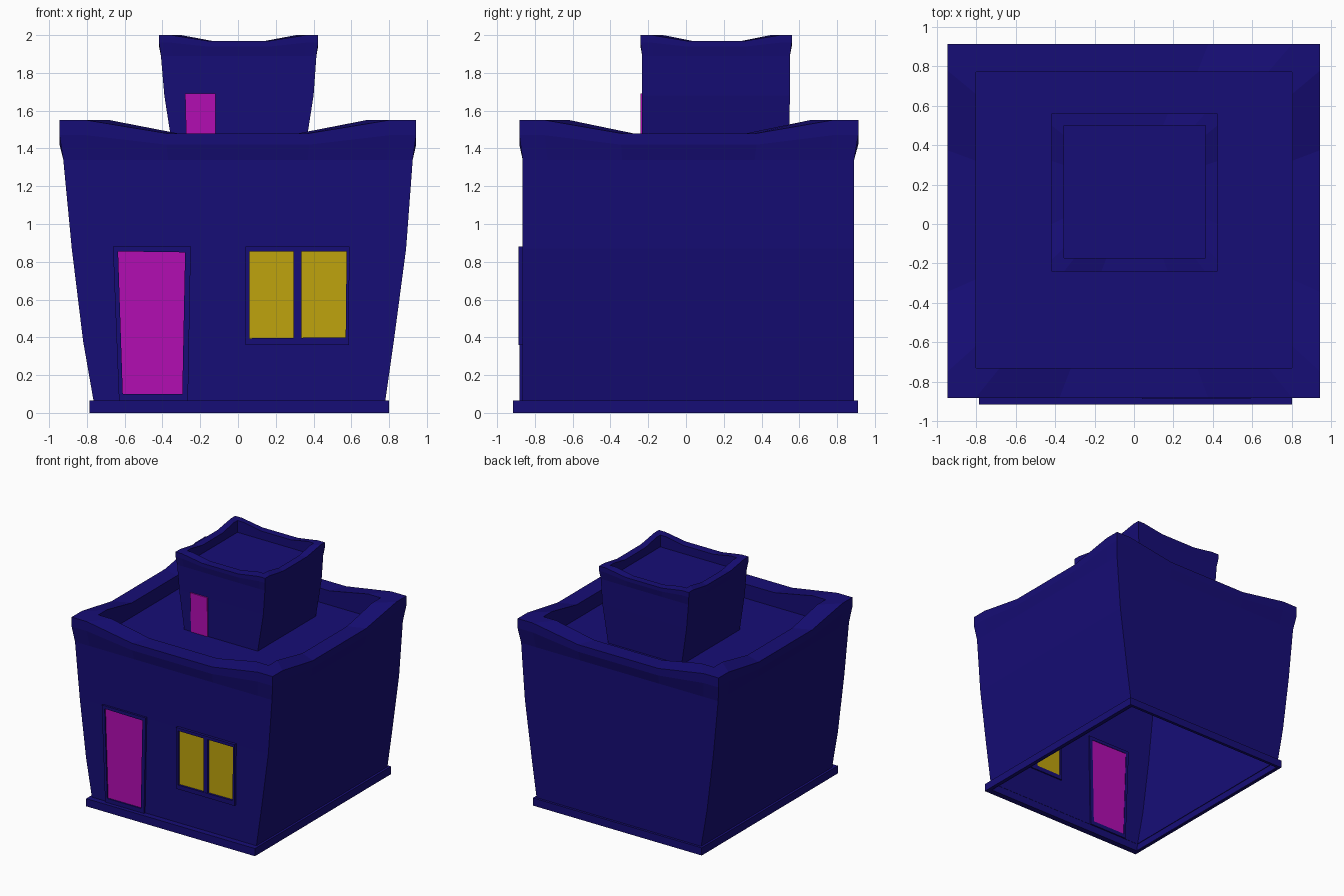
import bpy, bmesh


def material(name, rgb):
    m = bpy.data.materials.new(name)
    m.diffuse_color = (*rgb, 1)
    return m


NAVY = material("navy", (0.008, 0.004, 0.18))
MAGENTA = material("magenta", (0.45, 0.004, 0.45))
YELLOW = material("yellow", (0.52, 0.37, 0.004))


def finish(name, bm, mat):
    bmesh.ops.recalc_face_normals(bm, faces=bm.faces)
    me = bpy.data.meshes.new(name)
    bm.to_mesh(me)
    bm.free()
    me.materials.append(mat)
    ob = bpy.data.objects.new(name, me)
    bpy.context.collection.objects.link(ob)
    return ob


def loft(name, rings, mat, steps=(-1,), cap=False):
    """Rectangular rings (x0, x1, y0, y1, z corner, z middle) joined in order."""
    bm = bmesh.new()
    loops = []
    for x0, x1, y0, y1, zc, zm in rings:
        cx, cy, hx, hy = (x0 + x1) / 2, (y0 + y1) / 2, (x1 - x0) / 2, (y1 - y0) / 2
        loop = []
        for side in range(4):
            for t in steps:
                u, v = [(t, -1), (1, t), (-t, 1), (-1, -t)][side]
                z = zm if abs(t) < 0.6 else zc
                loop.append(bm.verts.new((cx + u * hx, cy + v * hy, z)))
        loops.append(loop)
    n = len(loops[0])
    for a, b in zip(loops, loops[1:]):
        for i in range(n):
            j = (i + 1) % n
            bm.faces.new((a[i], a[j], b[j], b[i]))
    if cap:
        bm.faces.new(loops[-1])
    return finish(name, bm, mat)


def panel(name, pts, y0, y1, mat, hole=None):
    """Upright slab from an (x, z) outline, optionally with a matching hole."""
    bm = bmesh.new()
    loops = [[bm.verts.new((x, y, z)) for x, z in p]
             for p, y in ([(pts, y0), (pts, y1)] + ([(hole, y1), (hole, y0)] if hole else []))]
    n = len(pts)
    pairs = list(zip(loops, loops[1:]))
    if hole:
        pairs.append((loops[-1], loops[0]))
    else:
        for l in loops:
            bm.faces.new(l)
    for a, b in pairs:
        for i in range(n):
            j = (i + 1) % n
            bm.faces.new((a[i], a[j], b[j], b[i]))
    return finish(name, bm, mat)


SAG = (-1, -0.85, -0.4, 0.4, 0.85)

# plinth, open underneath
loft("plinth", [(-0.76, 0.77, -0.865, 0.885, 0, 0), (-0.785, 0.80, -0.915, 0.91, 0, 0),
                (-0.785, 0.80, -0.915, 0.91, 0.065, 0.065),
                (-0.76, 0.77, -0.865, 0.885, 0.065, 0.065)], NAVY)

# flared house body with sagging parapet and sunken roof
loft("house_body", [(-0.755, 0.765, -0.867, 0.89, 0, 0),
                    (-0.765, 0.78, -0.867, 0.89, 0.065, 0.065),
                    (-0.82, 0.825, -0.866, 0.89, 0.38, 0.38),
                    (-0.88, 0.89, -0.865, 0.89, 0.87, 0.87),
                    (-0.925, 0.925, -0.865, 0.89, 1.34, 1.34),
                    (-0.945, 0.943, -0.882, 0.912, 1.47, 1.42),
                    (-0.945, 0.943, -0.882, 0.912, 1.55, 1.48),
                    (-0.80, 0.80, -0.73, 0.77, 1.55, 1.48),
                    (-0.80, 0.80, -0.73, 0.77, 1.36, 1.36)], NAVY, SAG, True)

# small tower on the roof
loft("roof_tower", [(-0.34, 0.35, -0.235, 0.545, 1.36, 1.36),
                    (-0.39, 0.40, -0.232, 0.55, 1.68, 1.68),
                    (-0.408, 0.415, -0.232, 0.55, 1.89, 1.89),
                    (-0.418, 0.424, -0.241, 0.56, 1.96, 1.94),
                    (-0.418, 0.424, -0.241, 0.56, 2.0, 1.97),
                    (-0.355, 0.362, -0.172, 0.50, 2.0, 1.97),
                    (-0.355, 0.362, -0.172, 0.50, 1.90, 1.90)], NAVY, SAG, True)

# front door and frame
door = [(-0.61, 0.10), (-0.295, 0.10), (-0.28, 0.85), (-0.635, 0.855)]
panel("front_door_frame", [(-0.63, 0.065), (-0.265, 0.065), (-0.25, 0.88), (-0.662, 0.88)],
      -0.882, -0.855, NAVY, door)
panel("front_door", door, -0.870, -0.859, MAGENTA)

# window frame, mullion and panes
panel("window_frame", [(0.04, 0.36), (0.587, 0.36), (0.59, 0.88), (0.04, 0.88)], -0.888, -0.855, NAVY,
      [(0.06, 0.395), (0.57, 0.40), (0.575, 0.855), (0.06, 0.855)])
panel("window_mullion", [(0.295, 0.385), (0.335, 0.385), (0.335, 0.865), (0.295, 0.865)],
      -0.886, -0.856, NAVY)
panel("left_pane", [(0.06, 0.395), (0.295, 0.385), (0.295, 0.86), (0.06, 0.855)], -0.870, -0.859, YELLOW)
panel("right_pane", [(0.335, 0.385), (0.57, 0.40), (0.575, 0.855), (0.335, 0.86)], -0.870, -0.859, YELLOW)

# tower door
panel("tower_door", [(-0.272, 1.36), (-0.118, 1.36), (-0.12, 1.69), (-0.28, 1.69)],
      -0.242, -0.228, MAGENTA)
